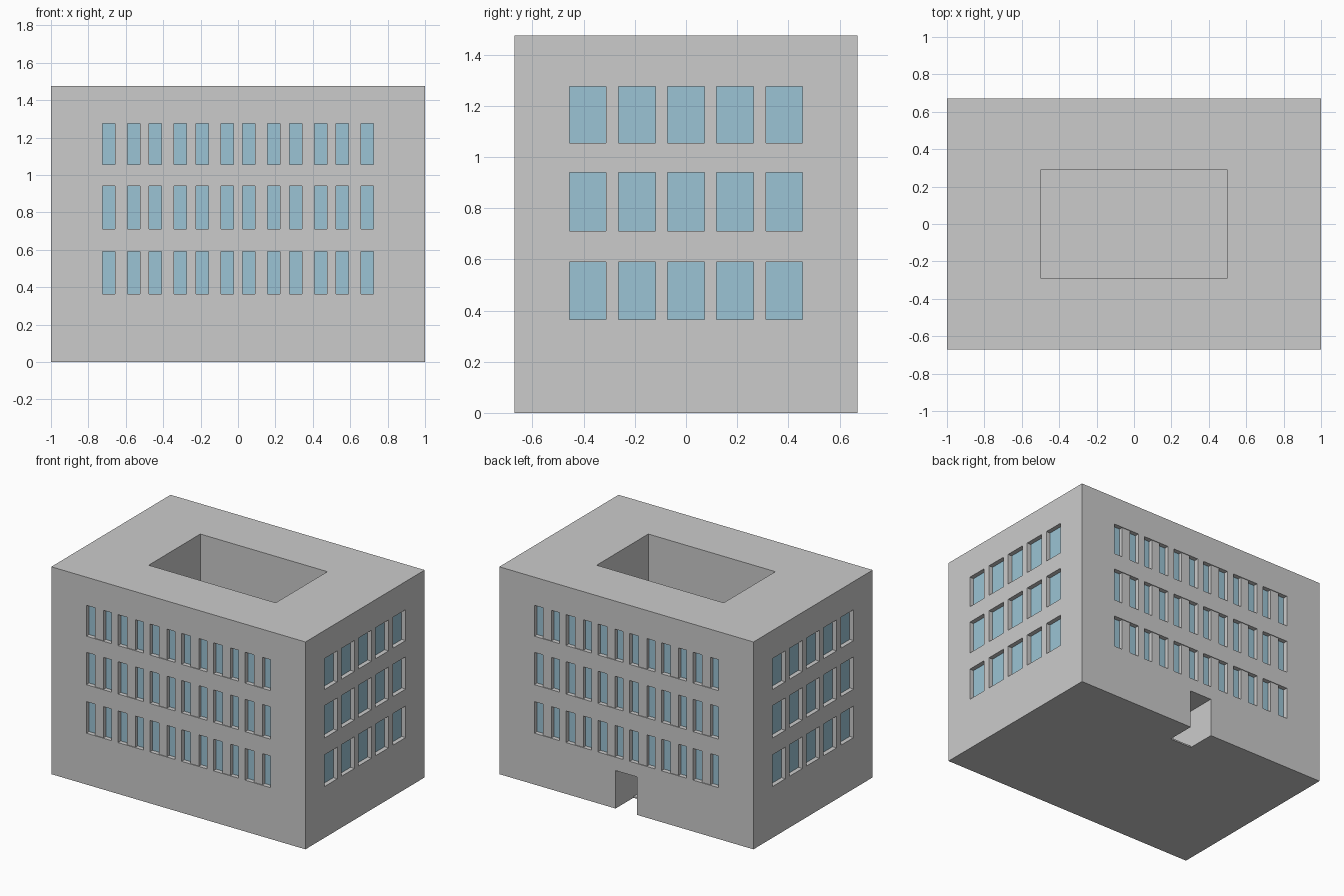
import bpy

if "Cube" in bpy.data.objects:
    bpy.data.objects.remove(bpy.data.objects["Cube"])

ROWS = [(0.365, 0.59), (0.71, 0.94), (1.055, 1.275)]
FRONT_X = [-0.625 + 0.25 * i for i in range(6)]
SIDE_Y = [-0.384 + 0.192 * i for i in range(5)]
HX, HY, H = 1.0, 0.67, 1.475
DEPTH = 0.035

glass_mat = bpy.data.materials.new("glass_blue")
glass_mat.diffuse_color = (0.33, 0.55, 0.66, 1)
glass_mat.use_nodes = True
glass_mat.node_tree.nodes["Principled BSDF"].inputs["Base Color"].default_value = glass_mat.diffuse_color


def boxes(name, bounds, mat=None):
    """One object made of boxes given as (x0, x1, y0, y1, z0, z1)."""
    verts, faces = [], []
    for x0, x1, y0, y1, z0, z1 in bounds:
        n = len(verts)
        verts += [(x, y, z) for z in (z0, z1)
                  for x, y in ((x0, y0), (x1, y0), (x1, y1), (x0, y1))]
        faces.append([n + 3, n + 2, n + 1, n])
        faces.append([n + 4, n + 5, n + 6, n + 7])
        for i in range(4):
            j = (i + 1) % 4
            faces.append([n + i, n + j, n + 4 + j, n + 4 + i])
    mesh = bpy.data.meshes.new(name)
    mesh.from_pydata(verts, [], faces)
    ob = bpy.data.objects.new(name, mesh)
    bpy.context.collection.objects.link(ob)
    if mat:
        mesh.materials.append(mat)
    return ob


def cut(target, bounds):
    """Subtract non-overlapping boxes from the target."""
    cutter = boxes("cutter", bounds)
    cutter.hide_render = True
    mod = target.modifiers.new("cut", 'BOOLEAN')
    mod.operation, mod.solver, mod.object = 'DIFFERENCE', 'EXACT', cutter
    bpy.context.view_layer.objects.active = target
    bpy.ops.object.modifier_apply(modifier=mod.name)
    bpy.data.objects.remove(cutter)


def wall_span(half, sign, inner, outer):
    """Range across a wall from depth inner to outward offset outer."""
    return sorted((sign * (half - inner), sign * (half + outer)))


# Building block with courtyard, gate passage and open gate threshold
building = boxes("building", [(-HX, HX, -HY, HY, 0, H)])
cut(building, [(-0.5, 0.5, -0.29, 0.29, 0.01, H + 0.2)])
cut(building, [(-0.085, 0.085, 0.2, 0.8, 0.01, 0.27)])
cut(building, [(-0.085, 0.085, 0.47, 0.8, -0.1, 0.15)])

# Window openings, panes and the piers dividing the long-side windows
openings, panes, piers = [], [], []
for z0, z1 in ROWS:
    for s in (-1, 1):
        for x in FRONT_X:
            openings.append((x - 0.1, x + 0.1, *wall_span(HY, s, DEPTH, 0.1), z0, z1))
            panes.append((x - 0.1, x + 0.1, *wall_span(HY, s, DEPTH + 0.004, -DEPTH + 0.004), z0, z1))
            piers.append((x - 0.033, x + 0.033, *wall_span(HY, s, DEPTH, -0.005), z0, z1))
        for y in SIDE_Y:
            openings.append((*wall_span(HX, s, DEPTH, 0.1), y - 0.072, y + 0.072, z0, z1))
            panes.append((*wall_span(HX, s, DEPTH + 0.004, -DEPTH + 0.004), y - 0.072, y + 0.072, z0, z1))
cut(building, openings)
boxes("window_glass", panes, glass_mat)
boxes("window_piers", piers)
